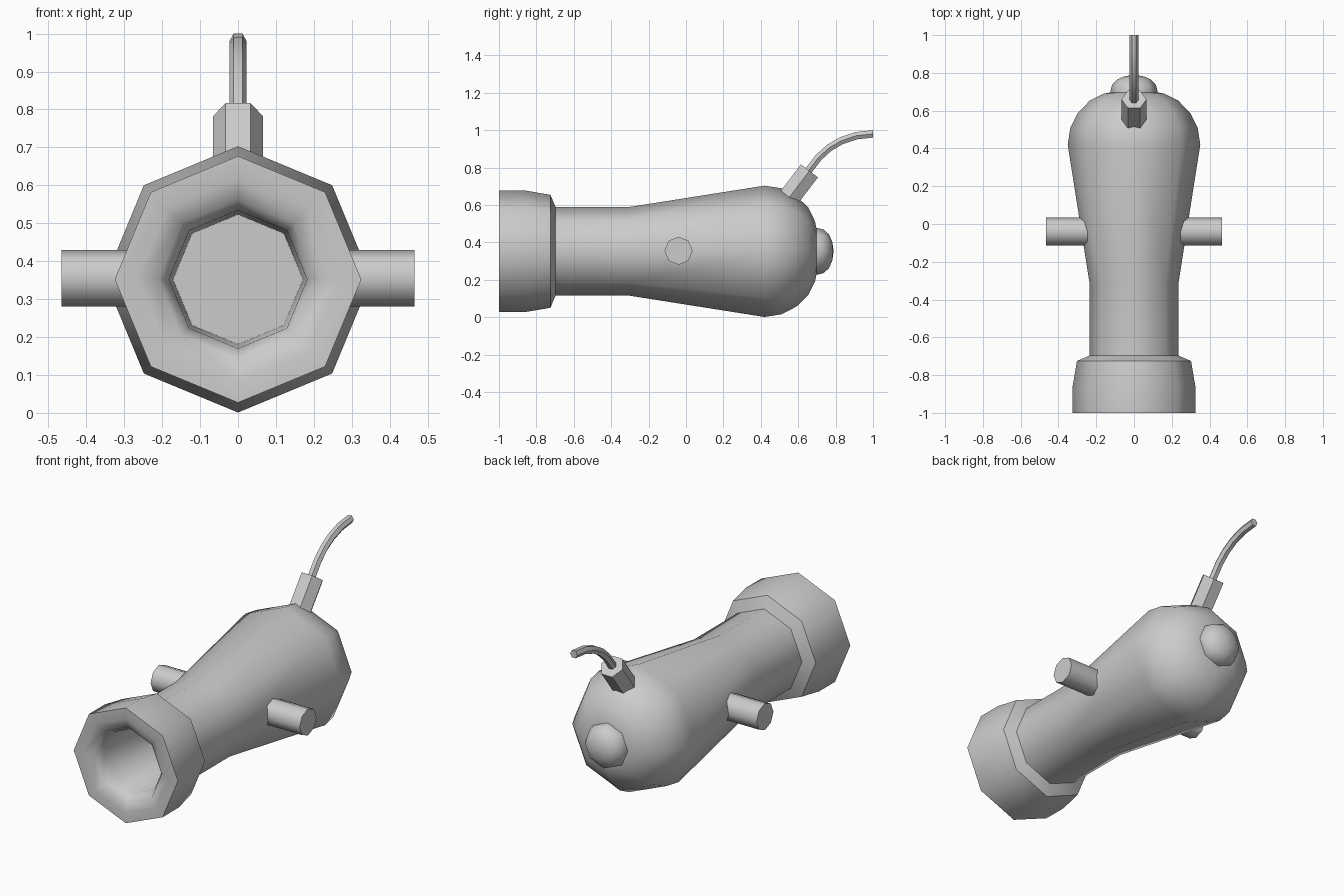
import bpy, bmesh
from math import sin, cos, pi, radians
from mathutils import Vector

if "Cube" in bpy.data.objects:
    bpy.data.objects.remove(bpy.data.objects["Cube"])

ZC = 0.352  # height of the barrel axis


def skin(name, rings, angle=50):
    """Bridge equal-sized rings of points and cap both ends."""
    bm = bmesh.new()
    loops = [[bm.verts.new(p) for p in ring] for ring in rings]
    n = len(loops[0])
    for a, b in zip(loops, loops[1:]):
        for i in range(n):
            j = (i + 1) % n
            bm.faces.new((a[i], a[j], b[j], b[i]))
    bm.faces.new(loops[0][::-1])
    bm.faces.new(loops[-1])
    bmesh.ops.recalc_face_normals(bm, faces=bm.faces)
    me = bpy.data.meshes.new(name)
    bm.to_mesh(me)
    bm.free()
    ob = bpy.data.objects.new(name, me)
    bpy.context.collection.objects.link(ob)
    bpy.ops.object.select_all(action='DESELECT')
    ob.select_set(True)
    bpy.context.view_layer.objects.active = ob
    bpy.ops.object.shade_smooth_by_angle(angle=radians(angle))
    return ob


def ring(center, u, v, r, n):
    return [Vector(center) + (Vector(u) * cos(2 * pi * i / n) + Vector(v) * sin(2 * pi * i / n)) * r
            for i in range(n)]


def lathe(name, profile, n=8):
    """Turn (y, radius) pairs around the barrel axis."""
    return skin(name, [ring((0, y, ZC), (1, 0, 0), (0, 0, 1), r, n) for y, r in profile])


def tube(name, path, r, end_dir=None):
    """Six-sided tube along (y, z) points in the centre plane."""
    rings = []
    for i, (y, z) in enumerate(path):
        a, b = path[max(i - 1, 0)], path[min(i + 1, len(path) - 1)]
        d = Vector((0, b[0] - a[0], b[1] - a[1])).normalized()
        if end_dir and i == len(path) - 1:
            d = Vector(end_dir)
        side = Vector((1, 0, 0))
        rings.append(ring((0, y, z), side, side.cross(d), r, 6))
    return skin(name, rings)


# barrel: bore floor, bore, lip, muzzle ring, neck, swelling, rounded breech
lathe("barrel", [(-0.45, 0.171), (-0.93, 0.182), (-0.98, 0.21), (-1.0, 0.265), (-1.0, 0.325),
                 (-0.86, 0.325), (-0.725, 0.302), (-0.697, 0.236), (-0.31, 0.236),
                 (0.42, 0.351), (0.51, 0.337), (0.59, 0.296), (0.655, 0.232),
                 (0.69, 0.16), (0.70, 0.11)])

# knob on the breech
lathe("breech_knob", [(0.66, 0.125), (0.70, 0.125), (0.735, 0.117), (0.765, 0.09),
                      (0.782, 0.05), (0.788, 0.01)])

# side pivots
for s, name in ((-1, "left_pivot"), (1, "right_pivot")):
    skin(name, [ring((s * x, -0.04, 0.355), (0, 1, 0), (0, 0, 1), 0.075, 8) for x in (0.15, 0.465)])

# fuse holder and bent fuse
tube("fuse_holder", [(0.51, 0.585), (0.66, 0.782)], 0.066)
tube("fuse", [(0.62, 0.73), (0.66, 0.79), (0.71, 0.855), (0.765, 0.905), (0.83, 0.943),
              (0.91, 0.97), (1.0, 0.98)], 0.023, (0, 1, 0))
